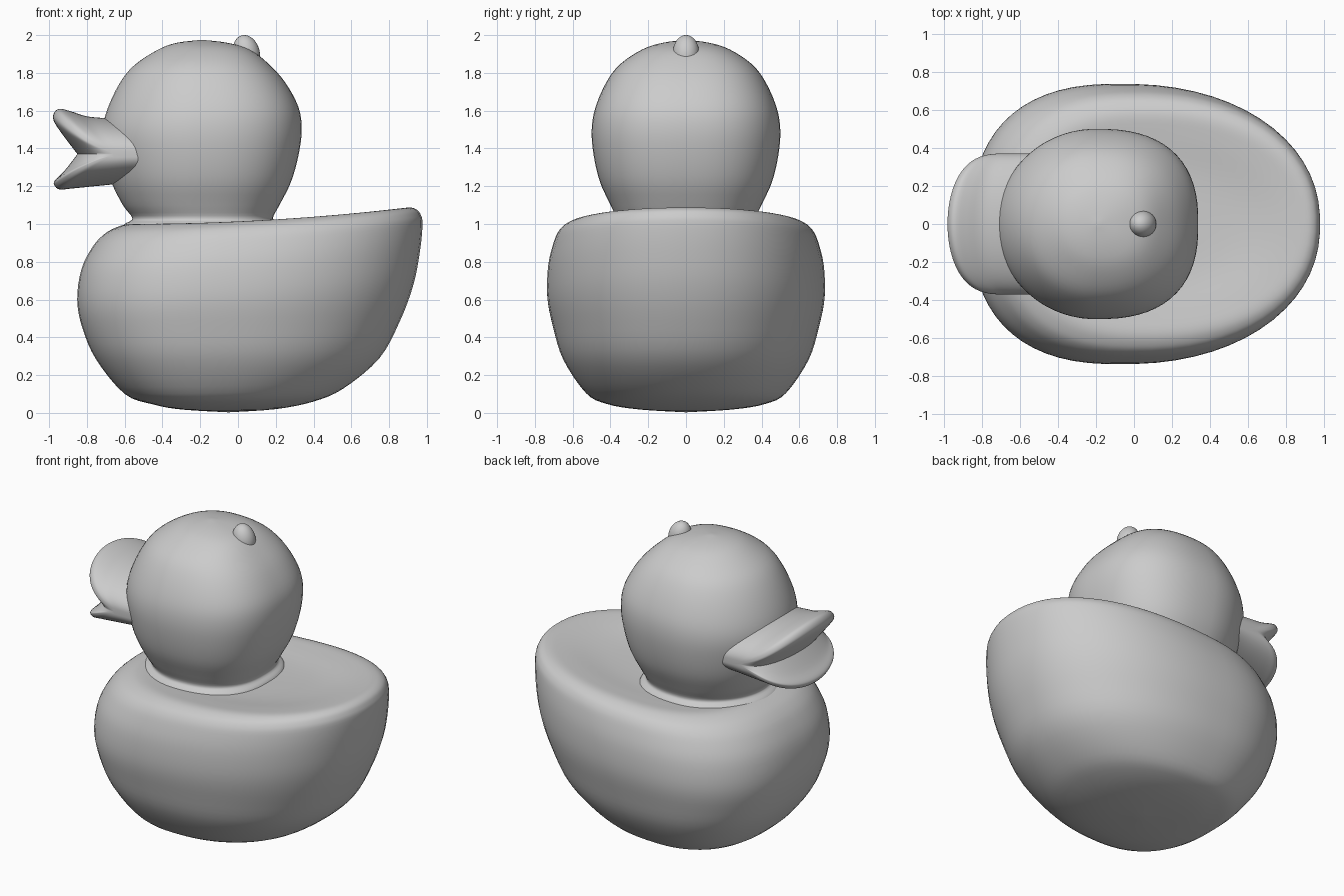
import bpy, bmesh, math

if "Cube" in bpy.data.objects:
    bpy.data.objects.remove(bpy.data.objects["Cube"])


def spline(points, steps=4):
    """Catmull-Rom interpolation through tuples of any length."""
    out = []
    for i in range(len(points) - 1):
        p0, p1 = points[max(i - 1, 0)], points[i]
        p2, p3 = points[i + 1], points[min(i + 2, len(points) - 1)]
        for k in range(steps):
            t = k / steps
            out.append(tuple(
                0.5 * (2 * b + (c - a) * t + (2 * a - 5 * b + 4 * c - d) * t ** 2
                       + (3 * b - a - 3 * c + d) * t ** 3)
                for a, b, c, d in zip(p0, p1, p2, p3)))
    return out + [points[-1]]


def loft(name, rings, sharp=60):
    """Skin closed rings into one smooth object with capped ends."""
    bm = bmesh.new()
    loops = [[bm.verts.new(p) for p in ring] for ring in rings]
    n = len(loops[0])
    for a, b in zip(loops, loops[1:]):
        for i in range(n):
            j = (i + 1) % n
            bm.faces.new((a[i], a[j], b[j], b[i]))
    bm.faces.new(loops[0])
    bm.faces.new(loops[-1])
    bmesh.ops.remove_doubles(bm, verts=bm.verts, dist=1e-4)
    bmesh.ops.recalc_face_normals(bm, faces=bm.faces)
    mesh = bpy.data.meshes.new(name)
    bm.to_mesh(mesh)
    bm.free()
    obj = bpy.data.objects.new(name, mesh)
    bpy.context.collection.objects.link(obj)
    bpy.context.view_layer.objects.active = obj
    obj.select_set(True)
    bpy.ops.object.shade_smooth_by_angle(angle=math.radians(sharp))
    obj.select_set(False)
    return obj


def oval(ring, widest, n_front, n_back, rise, count=64):
    """Superelliptic ring from (left x, left z, right x, right z, half width)."""
    xl, zl, xr, zr, w = ring
    cx = xl + widest * (xr - xl)
    pts = []
    for i in range(count):
        a = math.tau * (i + 0.5) / count
        c, s = math.cos(a), math.sin(a)
        n = n_back if c > 0 else n_front
        x = cx + (xr - cx if c > 0 else xl - cx) * abs(c) ** (2 / n)
        y = math.copysign(w * abs(s) ** (2 / n), s)
        t = min(max((x - xl) / max(xr - xl, 1e-6), 0), 1)
        pts.append((x, y, zl + (zr - zl) * t ** rise))
    return pts


# Body: bowl shape with a gently dished deck rising to the tail
body = [(-.05, .003, -.05, .003, 0), (-.30, .018, .20, .02, .25),
        (-.45, .045, .40, .06, .42), (-.60, .10, .56, .13, .53),
        (-.75, .28, .75, .29, .65), (-.825, .45, .86, .49, .705),
        (-.852, .60, .93, .68, .735), (-.83, .76, .965, .86, .73),
        (-.77, .88, .978, 1.0, .70), (-.71, .945, .968, 1.05, .67),
        (-.65, .98, .945, 1.078, .63), (-.58, 1.0, .90, 1.087, .57),
        (-.50, .995, .80, 1.07, .47), (-.40, .985, .50, 1.01, .30),
        (.05, .985, .05, .985, 0)]
loft("body", [oval(r, .437, 2.5, 2.2, 2.0) for r in spline(body)])

# Head with a small flared neck
head = [(-.63, .96, .24, .96, .42), (-.60, 1.0, .22, 1.0, .40),
        (-.56, 1.03, .185, 1.03, .37), (-.61, 1.10, .22, 1.10, .40),
        (-.67, 1.22, .28, 1.22, .455), (-.705, 1.35, .32, 1.36, .488),
        (-.72, 1.48, .338, 1.50, .50), (-.695, 1.60, .32, 1.62, .482),
        (-.63, 1.74, .25, 1.75, .425), (-.55, 1.84, .16, 1.85, .35),
        (-.42, 1.925, .06, 1.925, .23), (-.32, 1.96, -.06, 1.96, .12),
        (-.19, 1.975, -.19, 1.975, 0)]
loft("head", [oval(r, .49, 2.0, 2.5, 1.0) for r in spline(head)])

# Open bill: side profile (x, z) relative to the mouth corner, swept across
upper = [(.12, .17), (-.10, .19), (-.20, .20), (-.28, .225), (-.345, .24),
         (-.375, .215), (-.375, .175), (-.33, .105), (-.25, .0)]
lower = [(-.25, .0), (-.32, -.09), (-.37, -.14), (-.372, -.165),
         (-.345, -.187), (-.28, -.182), (-.18, -.172), (-.06, -.16), (.12, -.14)]
profile = spline(upper) + spline(lower)[1:]
sections = []
for i in range(41):
    a = math.pi * (i / 40 - 0.5)
    c = .10 + .90 * max(math.cos(a), 0)
    y = .37 * math.sin(a)
    sections.append([(-.60 + (dx * c ** .6 if dx < 0 else dx), y, 1.37 + dz * c)
                     for dx, dz in profile])
loft("bill", sections)

# Little feather tuft on the crown
bpy.ops.mesh.primitive_uv_sphere_add(segments=32, ring_count=16, radius=1,
                                     location=(.045, 0, 1.905),
                                     rotation=(0, math.radians(-15), 0))
tuft = bpy.context.object
tuft.name = "tuft"
tuft.scale = (.07, .07, .097)
bpy.ops.object.shade_smooth()
